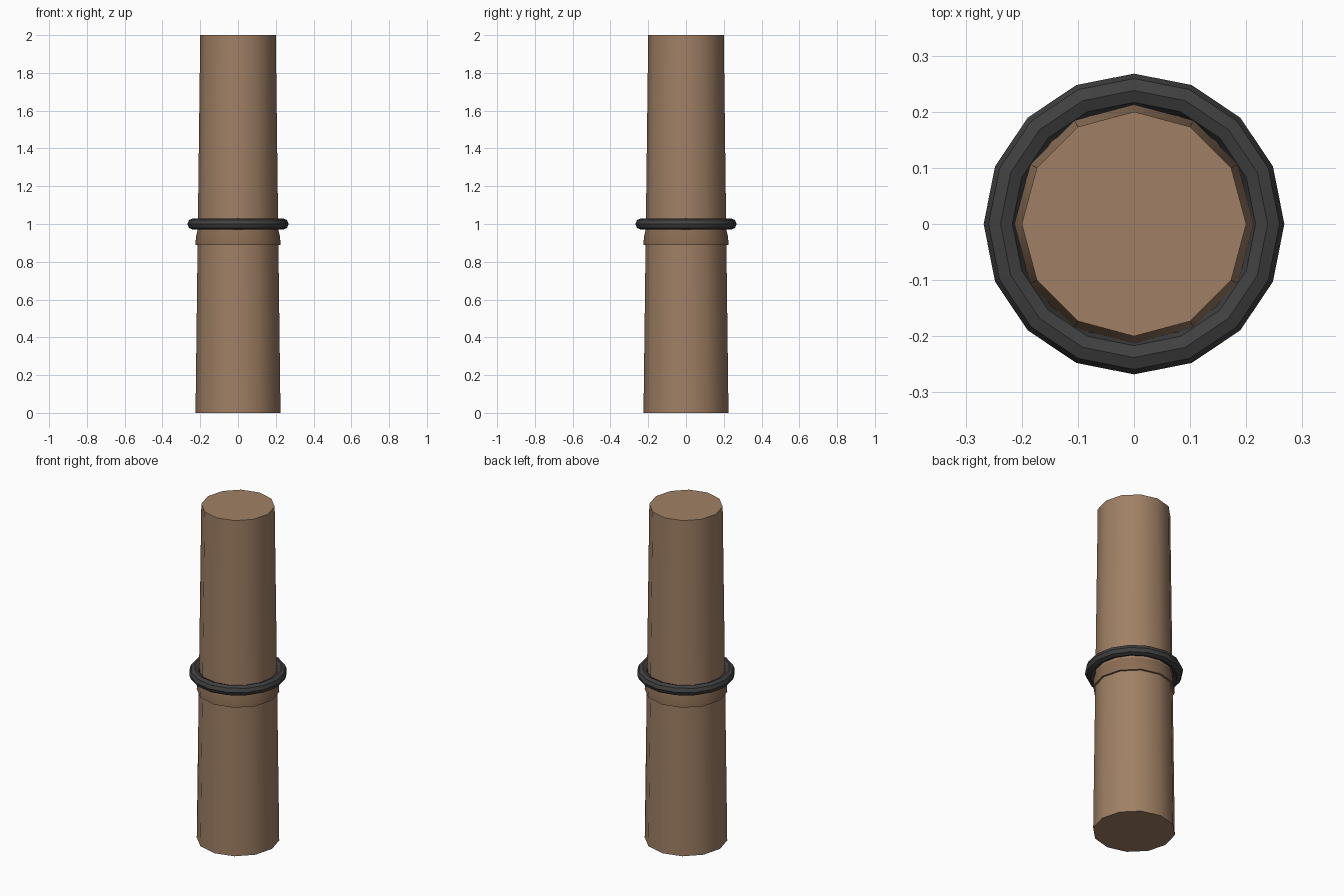
import bpy, math

if "Cube" in bpy.data.objects:
    bpy.data.objects.remove(bpy.data.objects["Cube"])

def material(name, rgb):
    m = bpy.data.materials.new(name)
    lin = [((c / 255 + 0.055) / 1.055) ** 2.4 for c in rgb]
    m.diffuse_color = (*lin, 1)
    m.use_nodes = True
    m.node_tree.nodes["Principled BSDF"].inputs["Base Color"].default_value = m.diffuse_color
    return m

bark = material("brown bark", (160, 128, 101))
dark_bark = material("darker brown", (139, 109, 84))
rubber = material("dark grey", (64, 64, 64))

def lathe(name, profile, sides, mat, caps=True):
    """Turn a (radius, z) profile round the z axis."""
    verts, faces = [], []
    for r, z in profile:
        for i in range(sides):
            a = 2 * math.pi * i / sides
            verts.append((r * math.cos(a), r * math.sin(a), z))
    for k in range(len(profile) - 1):
        for i in range(sides):
            j = (i + 1) % sides
            b, t = k * sides, (k + 1) * sides
            faces.append((b + i, b + j, t + j, t + i))
    if caps:
        faces.append(tuple(reversed(range(sides))))
        faces.append(tuple(range(len(verts) - sides, len(verts))))
    me = bpy.data.meshes.new(name)
    me.from_pydata(verts, [], faces)
    me.materials.append(mat)
    ob = bpy.data.objects.new(name, me)
    bpy.context.collection.objects.link(ob)
    return ob

def smooth(ob):
    bpy.ops.object.select_all(action='DESELECT')
    ob.select_set(True)
    bpy.context.view_layer.objects.active = ob
    bpy.ops.object.shade_smooth_by_angle(angle=math.radians(40))

# tapered trunk
smooth(lathe("trunk", [(0.225, 0), (0.2, 2)], 12, bark))

# rounded collar below the ring
smooth(lathe("collar", [(0.225, 0.89), (0.223, 0.93), (0.212, 0.975)], 12, dark_bark))

# dark ring round the trunk
bpy.ops.mesh.primitive_torus_add(major_segments=16, minor_segments=8,
                                 major_radius=0.238, minor_radius=0.03,
                                 location=(0, 0, 1))
ring = bpy.context.object
ring.name = "ring"
ring.data.materials.append(rubber)
smooth(ring)
for p in ring.data.polygons:
    p.use_smooth = True
